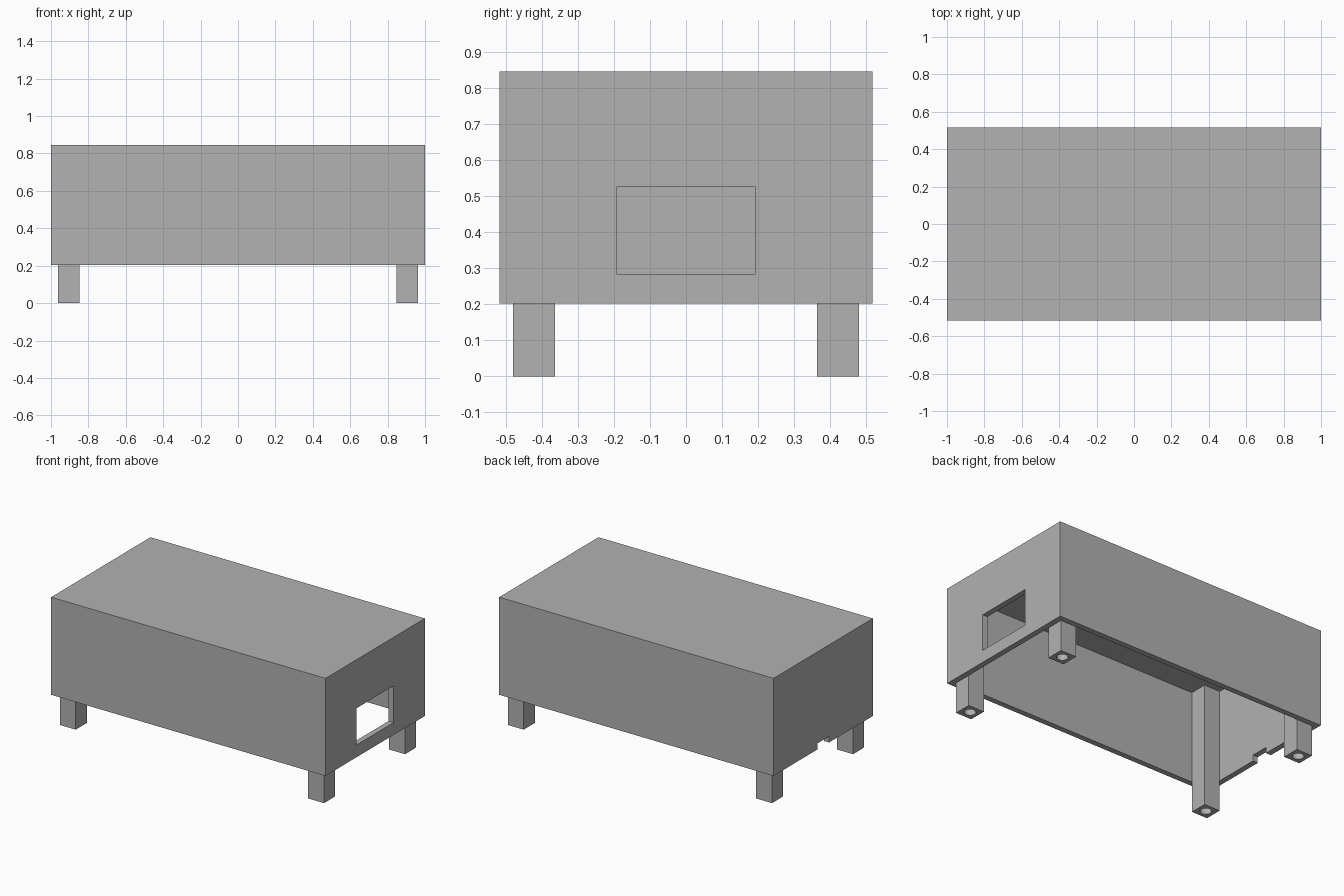
import bpy

if "Cube" in bpy.data.objects:
    bpy.data.objects.remove(bpy.data.objects["Cube"], do_unlink=True)

grey = bpy.data.materials.new("plain grey")
grey.use_nodes = True
colour = (0.445, 0.445, 0.445, 1)
grey.diffuse_color = colour
grey.node_tree.nodes["Principled BSDF"].inputs["Base Color"].default_value = colour

HX, HY = 1.0, 0.517          # half length and half depth
BOTTOM, TOP = 0.203, 0.846   # height range of the shell
WALL = 0.037
LEG = 0.116
HOLE = 0.035


def box(name, low, high):
    """Axis-aligned box between two corners."""
    centre = [(a + b) / 2 for a, b in zip(low, high)]
    bpy.ops.mesh.primitive_cube_add(size=1, location=centre)
    ob = bpy.context.object
    ob.name = name
    ob.scale = [b - a for a, b in zip(low, high)]
    bpy.ops.object.transform_apply(location=False, rotation=False, scale=True)
    ob.data.materials.append(grey)
    return ob


def cut(ob, cutter):
    """Subtract the cutter from the object, then discard it."""
    mod = ob.modifiers.new("cut", 'BOOLEAN')
    mod.operation = 'DIFFERENCE'
    mod.solver = 'EXACT'
    mod.object = cutter
    bpy.context.view_layer.objects.active = ob
    bpy.ops.object.modifier_apply(modifier=mod.name)
    bpy.data.objects.remove(cutter, do_unlink=True)


# Shell: hollow box, open underneath
shell = box("shell", (-HX, -HY, BOTTOM), (HX, HY, TOP))
cut(shell, box("cavity", (-HX + WALL, -HY + WALL, 0), (HX - WALL, HY - WALL, TOP - WALL)))

# Rectangular opening in one end, small cable notch in the other
cut(shell, box("opening", (HX - 0.1, -0.193, 0.284), (HX + 0.1, 0.193, 0.526)))
cut(shell, box("notch", (-HX - 0.1, -0.06, 0), (-HX + 0.1, 0.06, BOTTOM + 0.04)))

# Corner posts run up to the roof, each with a round socket in its foot
for sx, side in ((-1, "right"), (1, "left")):
    for sy, end in ((-1, "front"), (1, "back")):
        cx = sx * (HX - WALL - LEG / 2)
        cy = sy * (HY - WALL - LEG / 2)
        leg = box(f"{end}_{side}_leg", (cx - LEG / 2, cy - LEG / 2, 0),
                  (cx + LEG / 2, cy + LEG / 2, TOP - WALL))
        bpy.ops.mesh.primitive_cylinder_add(vertices=32, radius=HOLE, depth=0.4,
                                            location=(cx, cy, 0))
        socket = bpy.context.object
        socket.data.materials.append(grey)
        cut(leg, socket)
        bpy.ops.object.select_all(action='DESELECT')
        leg.select_set(True)
        bpy.ops.object.shade_smooth_by_angle()
